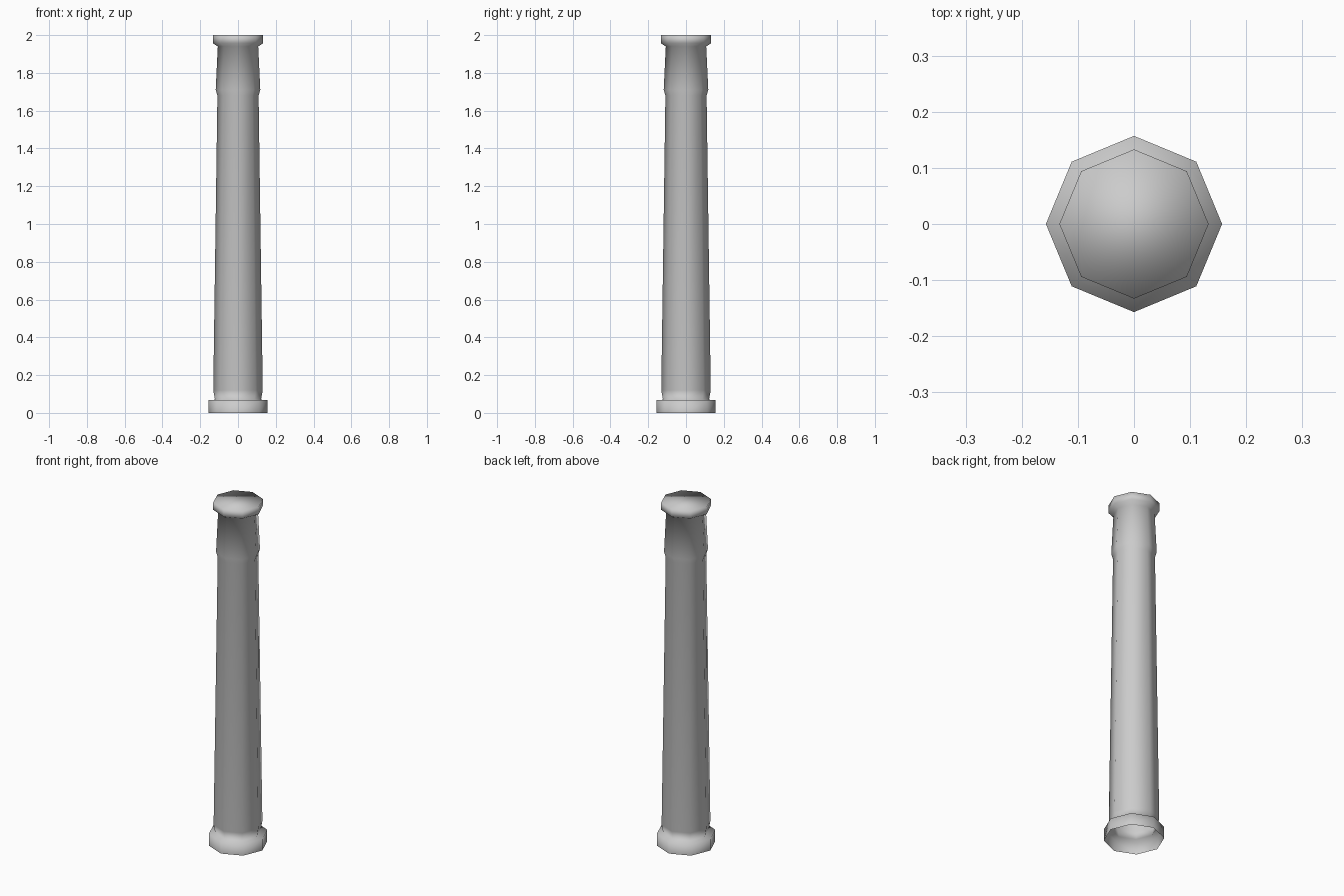
import bpy, bmesh
from math import cos, sin, tau

if "Cube" in bpy.data.objects:
    bpy.data.objects.remove(bpy.data.objects["Cube"])

SIDES = 8


def turned(name, profile, cap_top=False):
    """Octagonal lathe of (radius, height) points, with a corner on +x."""
    bm = bmesh.new()
    rings = [[bm.verts.new((r * cos(tau * i / SIDES), r * sin(tau * i / SIDES), z))
              for i in range(SIDES)] for r, z in profile]
    for a, b in zip(rings, rings[1:]):
        for i in range(SIDES):
            j = (i + 1) % SIDES
            bm.faces.new((a[i], a[j], b[j], b[i]))
    if cap_top:
        bm.faces.new(rings[-1])
    for f in bm.faces:
        f.smooth = True
    mesh = bpy.data.meshes.new(name)
    bm.to_mesh(mesh)
    bm.free()
    obj = bpy.data.objects.new(name, mesh)
    bpy.context.collection.objects.link(obj)
    return obj


# One continuous shell, open underneath: plinth, tapered shaft, neck, cap
turned("column", [
    (0.157, 0.0), (0.157, 0.067),       # plinth
    (0.122, 0.07), (0.131, 0.12),       # foot of shaft
    (0.109, 1.68), (0.118, 1.71),       # taper and neck ring
    (0.107, 1.94),                      # neck
    (0.133, 1.957), (0.133, 2.0),       # cap
], cap_top=True)
